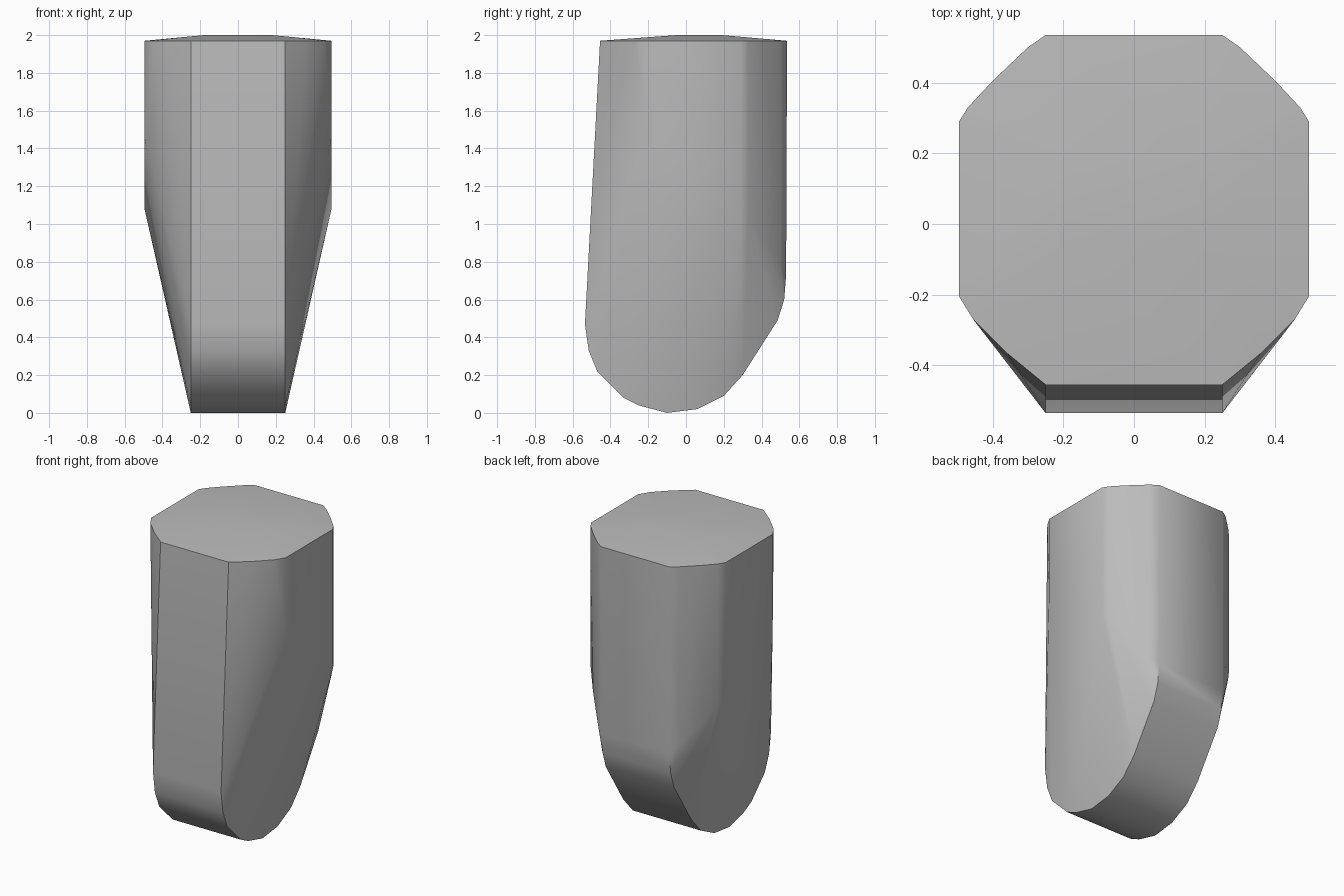
import bpy, bmesh
from math import radians

cube = bpy.data.objects.get("Cube")
if cube:
    bpy.data.objects.remove(cube, do_unlink=True)

# One plain grey
grey = bpy.data.materials.new("plain grey")
grey.use_nodes = True
colour = (0.5, 0.5, 0.5, 1)
grey.diffuse_color = colour
grey.node_tree.nodes["Principled BSDF"].inputs["Base Color"].default_value = colour

RIM = 1.97   # height of the top rim

# Side outline (y, z) of the central band
profile = [(-.455, RIM), (-.535, .47), (-.515, .33), (-.47, .22), (-.33, .08),
           (-.25, .04), (-.1, 0), (.06, .02), (.2, .09), (.3, .2),
           (.485, .49), (.52, .6), (.53, .73), (.535, RIM)]
# Flat outer sides and softly rounded corners (x, y, lowest z)
uprights = [(.495, -.205, 1.46), (.495, .29, 1.08),
            (.47, .33, 1.04), (.4, .405, .92), (.3, .5, .78)]
front_corners = [(.455, -.27), (.36, -.365)]
# Slight crown of the top
crown = [(.18, -.05), (.18, .19)]

points = [(.25, y, z) for y, z in profile]
points += [(x, y, z) for x, y, low in uprights for z in (low, RIM)]
points += [(x, y, RIM) for x, y in front_corners]
points += [(x, y, 2) for x, y in crown]

# Mirror the points and wrap them in a convex skin
bm = bmesh.new()
for x, y, z in points:
    for side in (-1, 1):
        bm.verts.new((side * x, y, z))
bmesh.ops.convex_hull(bm, input=bm.verts[:])
bmesh.ops.delete(bm, geom=[v for v in bm.verts if not v.link_faces], context='VERTS')
bmesh.ops.dissolve_limit(bm, angle_limit=radians(0.5), verts=bm.verts[:], edges=bm.edges[:])
bmesh.ops.recalc_face_normals(bm, faces=bm.faces[:])

mesh = bpy.data.meshes.new("tapered_block")
bm.to_mesh(mesh)
bm.free()
mesh.materials.append(grey)
block = bpy.data.objects.new("tapered_block", mesh)
bpy.context.collection.objects.link(block)

# Smooth corners, crisp main edges
bpy.ops.object.select_all(action='DESELECT')
block.select_set(True)
bpy.context.view_layer.objects.active = block
bpy.ops.object.shade_smooth_by_angle(angle=radians(33))
